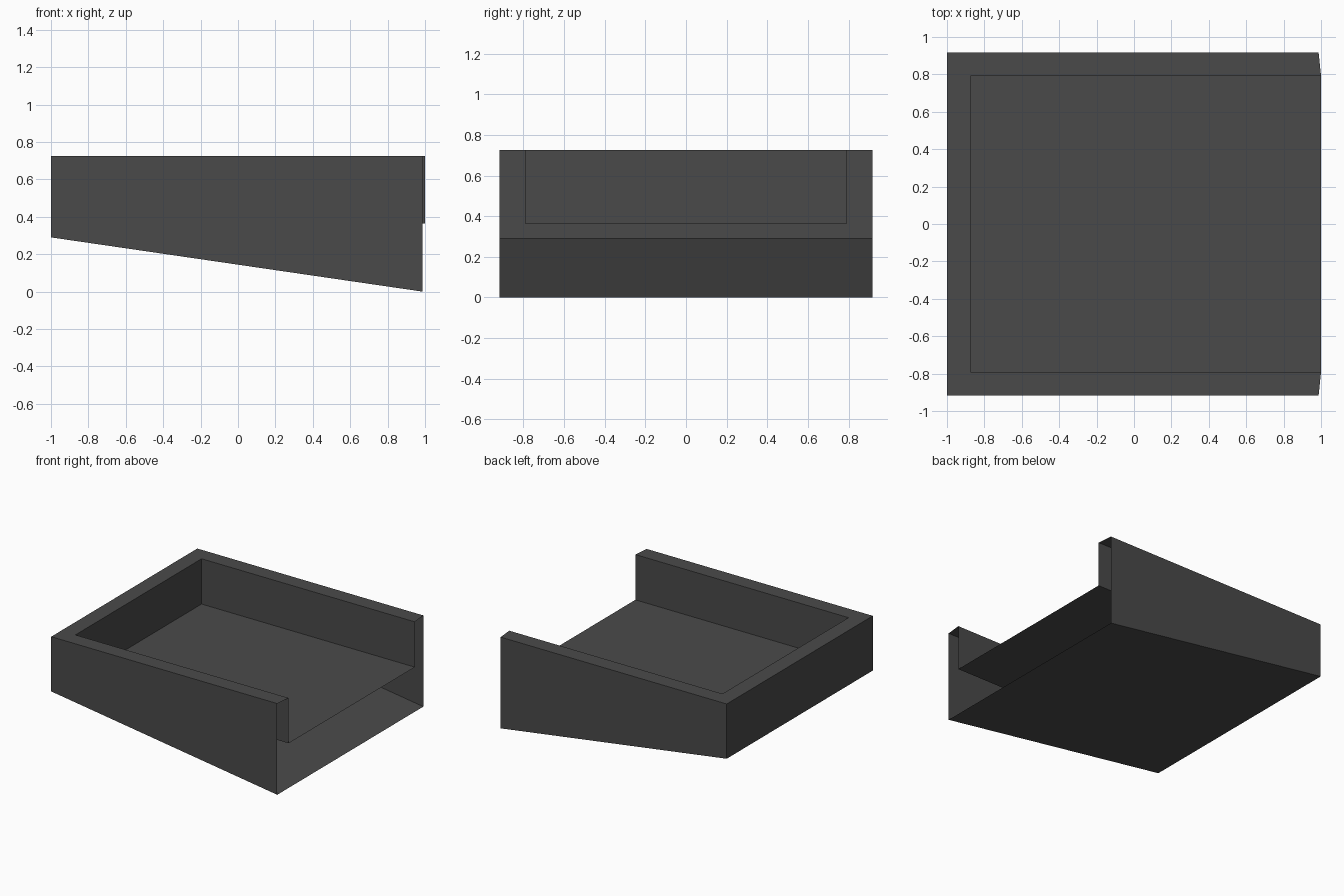
import bpy
import bmesh

cube = bpy.data.objects.get("Cube")
if cube:
    bpy.data.objects.remove(cube, do_unlink=True)

# Single dark grey colour
grey = bpy.data.materials.new("dark_grey")
grey.use_nodes = True
colour = (0.068, 0.068, 0.068, 1)
grey.diffuse_color = colour
grey.node_tree.nodes["Principled BSDF"].inputs["Base Color"].default_value = colour

TOP, FLOOR, BACK_LOW = 0.725, 0.365, 0.29


def u_path(bm, back, front, half_width, z_back, z_front):
    """Four points running front, back, back, front around an open U."""
    points = [(front, -half_width, z_front), (back, -half_width, z_back),
              (back, half_width, z_back), (front, half_width, z_front)]
    return [bm.verts.new(p) for p in points]


# Thin hollow shell: sloped underside, outer walls, rim, inner walls, tray floor
bm = bmesh.new()
paths = [
    u_path(bm, -1.0, 0.987, 0.917, BACK_LOW, 0.0),
    u_path(bm, -1.0, 0.987, 0.917, TOP, TOP),
    u_path(bm, -0.875, 1.0, 0.792, TOP, TOP),
    u_path(bm, -0.875, 1.0, 0.792, FLOOR, FLOOR),
]
for lower, upper in zip(paths, paths[1:]):
    for i in range(3):
        bm.faces.new((lower[i], upper[i], upper[i + 1], lower[i + 1]))
bm.faces.new(paths[0])
bm.faces.new(reversed(paths[-1]))

# Face the walls outward and the tray floor upward
bmesh.ops.recalc_face_normals(bm, faces=bm.faces)
bm.faces.ensure_lookup_table()
if bm.faces[-1].normal.z < 0:
    bmesh.ops.reverse_faces(bm, faces=bm.faces)

mesh = bpy.data.meshes.new("open_tray")
bm.to_mesh(mesh)
bm.free()
mesh.materials.append(grey)
tray = bpy.data.objects.new("open_tray", mesh)
bpy.context.collection.objects.link(tray)
